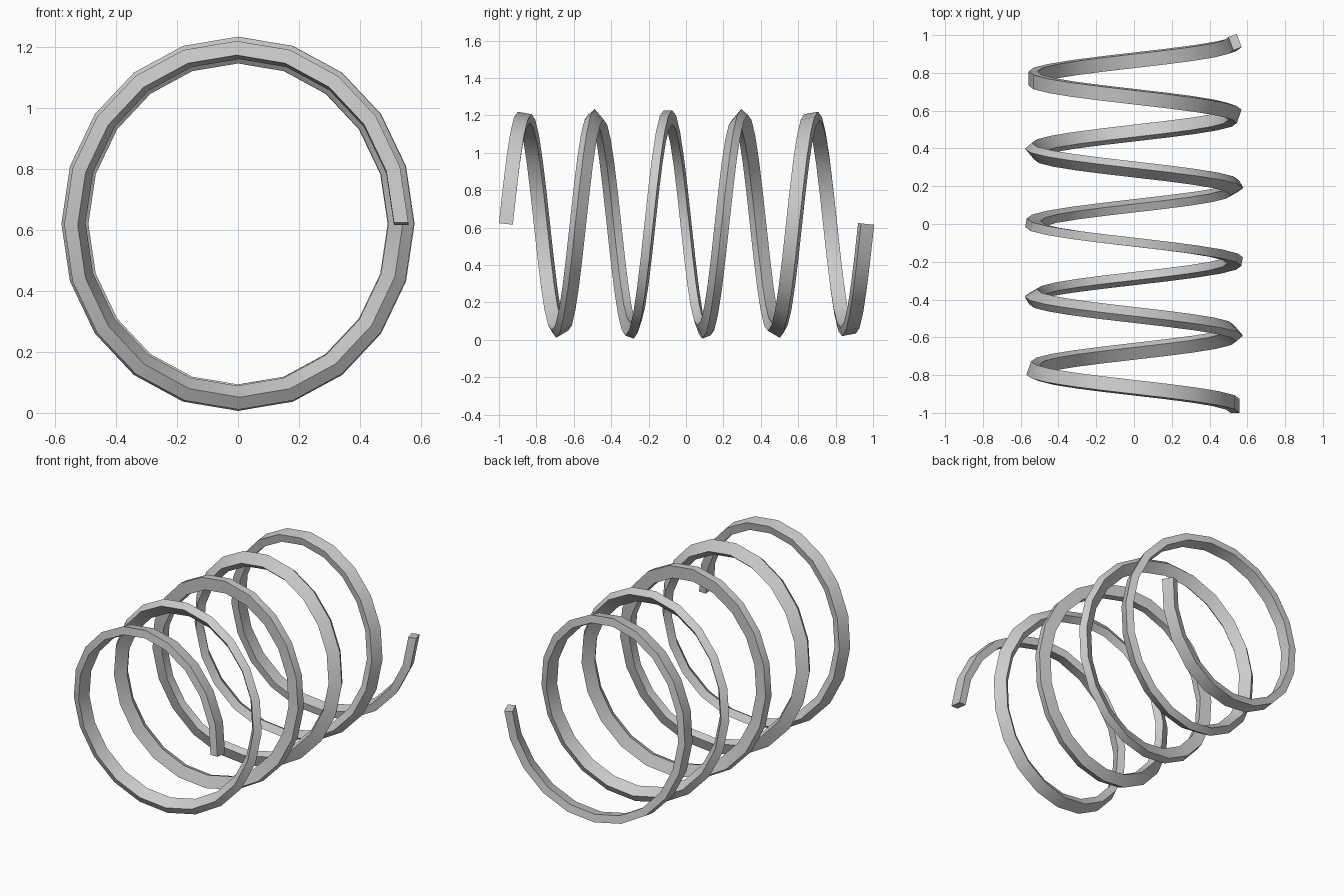
import bpy, bmesh, math
from mathutils import Vector

if "Cube" in bpy.data.objects:
    bpy.data.objects.remove(bpy.data.objects["Cube"])

TURNS, STEPS = 5, 20            # coil turns, segments per turn
RX, RZ, CZ = 0.535, 0.57, 0.62  # coil radii and axis height
Y0 = 0.963                      # half length of the coil path
WIDE, THIN = 0.075, 0.047       # flat wire section


def point(t):
    a = 2 * math.pi * t
    return Vector((RX * math.cos(a), -Y0 + 2 * Y0 * t / TURNS, CZ + RZ * math.sin(a)))


def tangent(t):
    a = 2 * math.pi * t
    return Vector((-RX * math.sin(a), Y0 / (TURNS * math.pi), RZ * math.cos(a))).normalized()


# Sweep the flat wire along the helix with a minimum-twist frame
bm = bmesh.new()
rings = []
prev = tangent(0)
radial = Vector((1, 0, 0))
for i in range(TURNS * STEPS + 1):
    t = i / STEPS
    tan = tangent(t)
    radial.rotate(prev.rotation_difference(tan))
    radial = (radial - tan * radial.dot(tan)).normalized()
    side = tan.cross(radial)
    prev = tan
    rings.append([bm.verts.new(point(t) + radial * (u * THIN / 2) + side * (v * WIDE / 2))
                  for u, v in ((-1, -1), (1, -1), (1, 1), (-1, 1))])
for a, b in zip(rings, rings[1:]):
    for k in range(4):
        n = (k + 1) % 4
        bm.faces.new((a[k], a[n], b[n], b[k]))

# End caps
bm.faces.new(rings[0][::-1])
bm.faces.new(rings[-1])
bmesh.ops.recalc_face_normals(bm, faces=bm.faces)

mesh = bpy.data.meshes.new("coil_spring")
bm.to_mesh(mesh)
bm.free()
spring = bpy.data.objects.new("coil_spring", mesh)
bpy.context.collection.objects.link(spring)
bpy.context.view_layer.objects.active = spring
spring.select_set(True)
bpy.ops.object.shade_smooth_by_angle(angle=math.radians(30))
